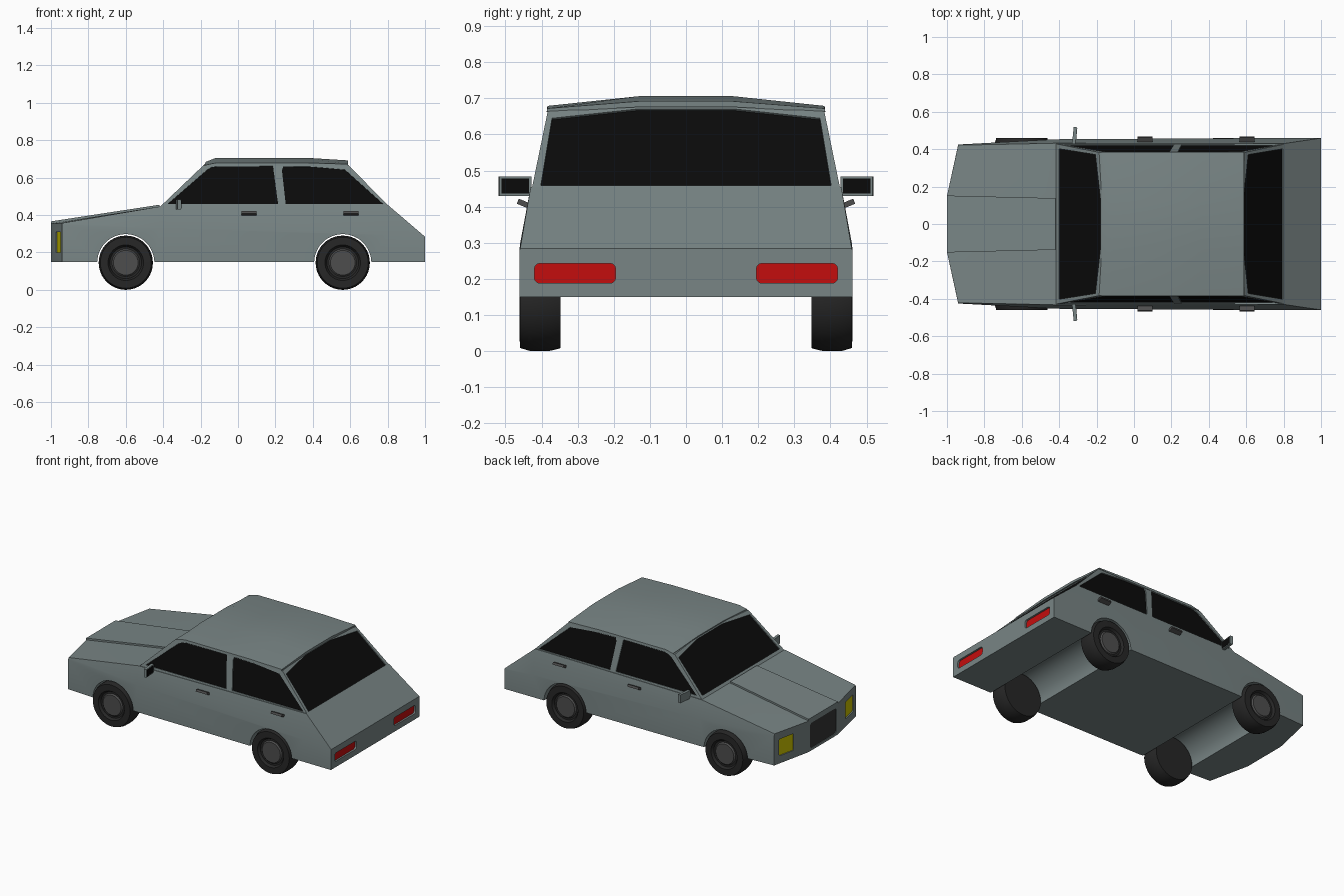
import bpy, bmesh, math
from mathutils import Vector, geometry

if "Cube" in bpy.data.objects:
    bpy.data.objects.remove(bpy.data.objects["Cube"])


def material(name, rgb):
    m = bpy.data.materials.new(name)
    m.diffuse_color = (*rgb, 1)
    m.use_nodes = True
    m.node_tree.nodes["Principled BSDF"].inputs["Base Color"].default_value = m.diffuse_color
    return m


PAINT = material("grey_paint", (0.19, 0.235, 0.235))
GLASS = material("black_glass", (0.003, 0.003, 0.003))
TYRE = material("tyre_rubber", (0.02, 0.02, 0.02))
METAL = material("dark_metal", (0.075, 0.075, 0.075))
GRILLE = material("grille_grey", (0.035, 0.035, 0.035))
RED = material("red_lens", (0.55, 0.004, 0.004))
YELLOW = material("yellow_lens", (0.6, 0.54, 0.0))


def make(name, verts, faces, mat):
    me = bpy.data.meshes.new(name)
    me.from_pydata([tuple(v) for v in verts], [], faces)
    bm = bmesh.new()
    bm.from_mesh(me)
    bmesh.ops.remove_doubles(bm, verts=bm.verts, dist=1e-5)
    bmesh.ops.recalc_face_normals(bm, faces=bm.faces)
    bm.to_mesh(me)
    bm.free()
    me.materials.append(mat)
    ob = bpy.data.objects.new(name, me)
    bpy.context.collection.objects.link(ob)
    return ob


def loft(name, halves, mat):
    """Skin half sections (mirrored in y) into a closed solid."""
    n = len(halves[0])
    verts, faces = [], []
    for h in halves:
        verts += h + [(x, -y, z) for x, y, z in reversed(h)]
    m = 2 * n
    for s in range(len(halves) - 1):
        for i in range(m):
            j = (i + 1) % m
            faces.append((s * m + i, s * m + j, s * m + m + j, s * m + m + i))
    for b in (0, (len(halves) - 1) * m):
        faces.append((b, b + n - 1, b + n, b + m - 1))
        faces.append(tuple(range(b, b + n)))
        faces.append(tuple(range(b + n, b + m)))
    return make(name, verts, faces, mat)


def prism(name, pts, d0, d1, mat):
    k = len(pts)
    faces = [tuple(range(k)), tuple(range(k, 2 * k))]
    faces += [(i, (i + 1) % k, k + (i + 1) % k, k + i) for i in range(k)]
    return make(name, [p + d0 for p in pts] + [p + d1 for p in pts], faces, mat)


def cut(host, cutter):
    mod = host.modifiers.new("cut", 'BOOLEAN')
    mod.operation, mod.solver, mod.object = 'DIFFERENCE', 'EXACT', cutter
    bpy.context.view_layer.objects.active = host
    bpy.ops.object.modifier_apply(modifier=mod.name)
    bpy.data.objects.remove(cutter)


def inset(host, name, pts, depth, mat):
    """Cut a shallow pocket into the host and lay a coloured plate in it."""
    pts = [Vector(p) for p in pts]
    n = geometry.normal(pts)
    centre = sum(pts, Vector()) / len(pts)
    if n.dot(centre - Vector((0, 0, 0.2))) < 0:
        n = -n
    cut(host, prism("cutter", pts, -n * depth, n * 0.04, host.data.materials[0]))
    prism(name, pts, -n * (depth + 0.003), -n * (depth - 0.002), mat)


def round_rect(u0, u1, v0, v1, r):
    out = []
    for cu, cv, a in ((u1 - r, v1 - r, 0), (u0 + r, v1 - r, 90), (u0 + r, v0 + r, 180), (u1 - r, v0 + r, 270)):
        for t in (0, 30, 60, 90):
            q = math.radians(a + t)
            out.append((cu + r * math.cos(q), cv + r * math.sin(q)))
    return out


def box(name, centre, size, rot_x, rot_z, mat):
    verts = [(x * size[0] / 2, y * size[1] / 2, z * size[2] / 2) for x in (-1, 1) for y in (-1, 1) for z in (-1, 1)]
    faces = [(0, 1, 3, 2), (4, 5, 7, 6), (0, 1, 5, 4), (2, 3, 7, 6), (0, 2, 6, 4), (1, 3, 7, 5)]
    ob = make(name, verts, faces, mat)
    ob.location, ob.rotation_euler = centre, (rot_x, 0, rot_z)
    return ob


def lathe(name, profile, x, z, side, mat, seg=40):
    """Spin (radius, y) points round the axle."""
    verts, faces, k = [], [], len(profile)
    for s in range(seg):
        a = 2 * math.pi * s / seg
        verts += [(x + r * math.cos(a), side * y, z + r * math.sin(a)) for r, y in profile]
        for i in range(k - 1):
            b = (s + 1) % seg * k
            faces.append((s * k + i, s * k + i + 1, b + i + 1, b + i))
    faces += [tuple(s * k for s in range(seg)), tuple(s * k + k - 1 for s in range(seg))]
    return make(name, verts, faces, mat)


# lower body: outer x, inner x, crease width/height, top edge width/height, inner width/height
body = loft("body", [[(xi, yi, 0.15), (xo, wc, 0.15), (xo, wc, zc), (xo, wt, zt), (xi, yi, zi)]
                     for xo, xi, wc, zc, wt, zt, yi, zi in (
                         (-0.94, -1.0, 0.425, 0.345, 0.421, 0.357, 0.15, 0.354),
                         (-0.42, -0.42, 0.453, 0.33, 0.432, 0.445, 0.14, 0.444),
                         (0.80, 0.80, 0.46, 0.295, 0.430, 0.455, 0.14, 0.455),
                         (1.0, 1.0, 0.461, 0.279, 0.459, 0.284, 0.14, 0.284))], PAINT)

# raised bonnet centre
loft("bonnet_panel", [[(x, 0.05, z - 0.03), (x, w, z - 0.03), (x, w, z), (x, 0.05, z)]
                      for x, w, z in ((-1.0, 0.152, 0.366), (-0.42, 0.138, 0.455))], PAINT)


# cabin between sloping screens
def front_x(z):
    return -0.417 + (z - 0.444) * 1.047


def rear_x(z):
    return 0.80 - (z - 0.455) * 0.995


def side_y(z):
    return 0.428 - 0.2055 * (z - 0.445)


cabin = loft("cabin", [[(f(z), y, z) for y, z in ((0.13, 0.445), (0.428, 0.445), (0.383, 0.664), (0.13, 0.678))]
                       for f in (front_x, rear_x)], PAINT)

# roof slab
loft("roof", [[(x, 0.13, 0.676), (x, 0.386, 0.662), (x, 0.384, o), (x, 0.13, c)]
              for x, c, o in ((-0.175, 0.683, 0.667), (-0.118, 0.706, 0.679),
                              (0.364, 0.706, 0.679), (0.588, 0.692, 0.672))], PAINT)

# windscreen and rear window
screen = [(0.402, 0.459), (0.371, 0.645), (0.13, 0.671)]
screen += [(-y, z) for y, z in reversed(screen)]
inset(cabin, "windscreen", [(front_x(z), y, z) for y, z in screen], 0.008, GLASS)
inset(cabin, "rear_window", [(rear_x(z), y, z) for y, z in screen], 0.008, GLASS)

# side windows
front_win = [(-0.375, 0.46), (-0.165, 0.642), (-0.14, 0.656), (-0.11, 0.66), (0.187, 0.661), (0.214, 0.46)]
rear_win = [(0.255, 0.46), (0.235, 0.64), (0.242, 0.66), (0.395, 0.658), (0.572, 0.642), (0.775, 0.46)]
for side, label in ((-1, "right"), (1, "left")):
    for name, win in (("front_side_window", front_win), ("rear_side_window", rear_win)):
        inset(cabin, f"{name}_{label}", [(x, side * side_y(z), z) for x, z in win], 0.008, GLASS)

# wheel tunnels through the body
for x in (-0.6, 0.56):
    cut(body, lathe("tunnel_cutter", [(0.153, -0.6), (0.153, 0.6)], x, 0.145, 1, PAINT, 48))

# grille
inset(body, "grille", [(-1.0, y, z) for y, z in round_rect(-0.138, 0.138, 0.166, 0.332, 0.02)], 0.006, GRILLE)

for side, label in ((-1, "right"), (1, "left")):
    # lamps
    inset(body, "tail_lamp_" + label,
          [(1.0, side * y, z) for y, z in round_rect(0.195, 0.42, 0.188, 0.243, 0.015)], 0.014, RED)
    inset(body, "headlamp_" + label,
          [(-1.0 + 0.06 * (y - 0.15) / 0.275, side * y, z)
           for y, z in round_rect(0.27, 0.385, 0.2, 0.31, 0.006)], 0.008, YELLOW)
    # door mirror
    box("mirror_" + label, (-0.318, side * 0.473, 0.457), (0.018, 0.09, 0.054), 0, -side * 0.1, PAINT)
    box("mirror_glass_" + label, (-0.309, side * 0.473, 0.457), (0.004, 0.076, 0.042), 0, -side * 0.1, GLASS)
    # door handles
    for x, door in ((0.06, "front"), (0.605, "rear")):
        box(f"{door}_handle_{label}", (x, side * 0.451, 0.409), (0.08, 0.032, 0.015), side * 0.4, 0, METAL)
    # wheels
    for x, axle in ((-0.6, "front"), (0.56, "rear")):
        lathe(f"{axle}_tyre_{label}", [(0.137, 0.348), (0.144, 0.375), (0.145, 0.405), (0.144, 0.435),
                                       (0.136, 0.46), (0.095, 0.461), (0.085, 0.446)], x, 0.145, side, TYRE)
        lathe(f"{axle}_hub_{label}", [(0.084, 0.44), (0.07, 0.448), (0.066, 0.454)], x, 0.145, side, METAL)

# smooth shading with sharp edges kept
bpy.ops.object.select_all(action='SELECT')
bpy.ops.object.shade_smooth_by_angle(angle=math.radians(28))
